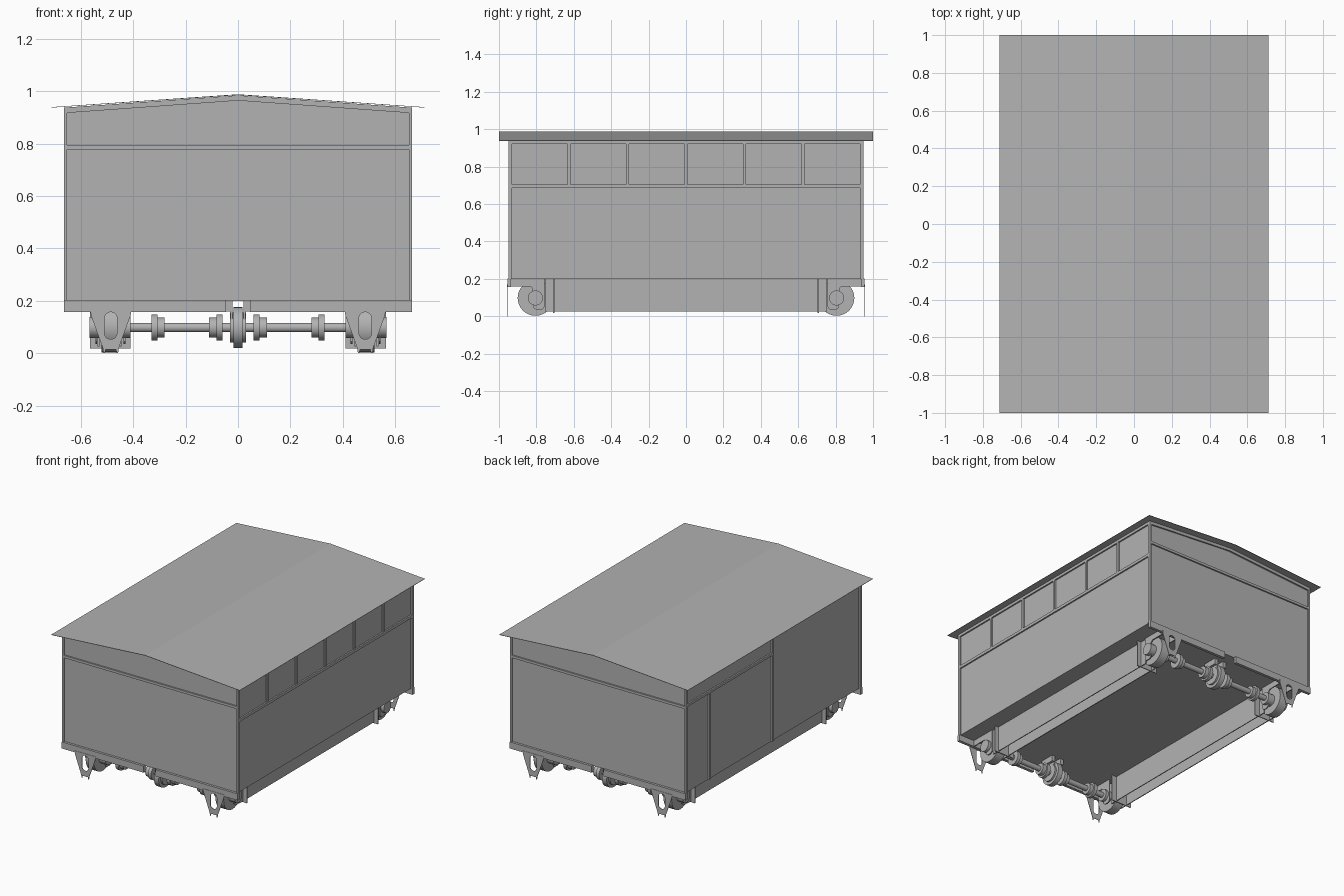
import bpy, bmesh, math
from mathutils import Matrix

if "Cube" in bpy.data.objects:
    bpy.data.objects.remove(bpy.data.objects["Cube"])

# axis -> matrix taking profile (u, v, depth) to world
AXES = {'Y': Matrix(((1, 0, 0), (0, 0, -1), (0, 1, 0))).to_4x4(),   # profile in x, z
        'X': Matrix(((0, 0, 1), (1, 0, 0), (0, 1, 0))).to_4x4()}    # profile in y, z

GREY = bpy.data.materials.new('dark_grey')
GREY.diffuse_color = (0.45, 0.45, 0.45, 1)
GREY.use_nodes = True
GREY.node_tree.nodes["Principled BSDF"].inputs["Base Color"].default_value = GREY.diffuse_color


def prism(name, loops, axis, lo, hi):
    """Extrude outline loops (first outer, rest holes) between lo and hi."""
    cu = bpy.data.curves.new(name, 'CURVE')
    cu.dimensions, cu.fill_mode = '2D', 'BOTH'
    cu.extrude = (hi - lo) / 2
    for pts in loops:
        s = cu.splines.new('POLY')
        s.points.add(len(pts) - 1)
        for p, (u, v) in zip(s.points, pts):
            p.co = (u, v, 0, 1)
        s.use_cyclic_u = True
    ob = bpy.data.objects.new(name, cu)
    bpy.context.collection.objects.link(ob)
    bpy.ops.object.select_all(action='DESELECT')
    ob.select_set(True)
    bpy.context.view_layer.objects.active = ob
    bpy.ops.object.convert(target='MESH')
    ob = bpy.context.object
    ob.data.transform(AXES[axis])
    # weld, face outwards, flat shading
    bm = bmesh.new()
    bm.from_mesh(ob.data)
    bmesh.ops.remove_doubles(bm, verts=bm.verts, dist=1e-5)
    bmesh.ops.recalc_face_normals(bm, faces=bm.faces)
    bm.to_mesh(ob.data)
    bm.free()
    ob.data.shade_flat()
    mid = (lo + hi) / 2
    ob.location = (mid, 0, 0) if axis == 'X' else (0, mid, 0)
    return ob


def box(name, x0, x1, y0, y1, z0, z1):
    bpy.ops.mesh.primitive_cube_add(size=1, location=((x0 + x1) / 2, (y0 + y1) / 2, (z0 + z1) / 2))
    ob = bpy.context.object
    ob.name = name
    ob.data.transform(Matrix.Diagonal((abs(x1 - x0), abs(y1 - y0), abs(z1 - z0), 1)))
    return ob


def rod(name, x0, x1, y, r, z=0.098):
    """Cylinder lying along x."""
    bpy.ops.mesh.primitive_cylinder_add(vertices=32, radius=r, depth=abs(x1 - x0),
                                        location=((x0 + x1) / 2, y, z))
    ob = bpy.context.object
    ob.name = name
    ob.data.transform(Matrix.Rotation(math.pi / 2, 4, 'Y'))
    bpy.ops.object.shade_smooth_by_angle(angle=math.radians(40))


W, L, D = 0.665, 0.949, 0.01      # body half width, half length, panel recess
Z0, ZE, ZR = 0.2, 0.938, 0.985    # floor, eaves, ridge

# body with gabled ends
prism('body', [[(-W + D, Z0), (W - D, Z0), (W - D, ZE), (0, ZR), (-W + D, ZE)]],
      'Y', -L + D, L - D)

# thin overhanging roof sheet
prism('roof', [[(-0.713, 0.938), (0, 0.986), (0.713, 0.938), (0.713, 0.94), (0, 0.989),
                (-0.713, 0.94)]], 'Y', -1, 1)

# corner posts
for sx in (-1, 1):
    for sy in (-1, 1):
        box('corner_post', sx * (W - D - 0.002), sx * W, sy * (L - 0.019), sy * L, Z0, ZE)

# end wall framing, headstocks and hanging brackets
slot = []
for i in range(20):
    a = 2 * math.pi * (i + 0.5) / 20
    slot.append((0.024 * math.cos(a), 0.105 + 0.024 * math.sin(a) + (0.028 if i < 10 else -0.028)))
outline = [(-0.078, 0.17), (-0.076, 0.145), (-0.03, 0.018), (-0.028, 0.0), (-0.022, 0.0),
           (-0.02, 0.015)]
outline += [(-x, z) for x, z in reversed(outline)]
for sy in (-1, 1):
    lo, hi = sorted((sy * (L - D - 0.002), sy * L))
    box('end_rail', -W, W, lo, hi, 0.778, 0.795)
    prism('gable_trim', [[(-W, 0.917), (0, 0.965), (W, 0.917), (W, ZE), (0, ZR), (-W, ZE)]],
          'Y', lo, hi)
    lo, hi = sorted((sy * 0.935, sy * 0.955))
    for sx in (-1, 1):
        box('headstock', sx * 0.046, sx * W, lo, hi, 0.158, 0.203)
    lo, hi = sorted((sy * 0.954, sy * 0.957))
    for sx in (-1, 1):
        move = lambda pts: [(x + sx * 0.486, z) for x, z in pts]
        prism('hanging_bracket', [move(outline), move(slot)], 'Y', lo, hi)

# right side: six windows above one long panel
x0, x1 = W - D - 0.002, W
box('right_top_rail', x0, x1, -L, L, 0.92, ZE)
box('right_window_rail', x0, x1, -L, L, 0.686, 0.705)
for i in range(1, 6):
    y = -0.94 + 1.88 * i / 6
    box('window_post', x0, x1, y - 0.008, y + 0.008, 0.705, 0.92)

# left side: door half and plain half
box('left_top_rail', -x1, -x0, -L, L, 0.92, ZE)
box('left_middle_post', -x1, -x0, 0.0, 0.018, Z0, 0.92)
box('left_door_rail', -x1, -x0, 0.0, L, 0.79, 0.807)
box('left_door_post', -x1, -x0, 0.68, 0.698, Z0, 0.79)

# long underframe beams: paired plates closed by end plates
for sx in (-1, 1):
    for xa in (0.445, 0.53):
        box('beam_plate', sx * xa, sx * (xa + 0.006), -0.755, 0.755, 0.025, Z0)
    for sy in (-1, 1):
        box('beam_end', sx * 0.41, sx * 0.565, sy * 0.704, sy * 0.71, 0.018, Z0)

# wheels, axles and axle fittings
guard = [(0.95, Z0), (0.95, 0.16), (0.83, 0.16), (0.82, 0.15), (0.815, 0.045), (0.8, 0.035),
         (0.77, 0.035), (0.757, 0.05), (0.757, Z0)]
for sy in (-1, 1):
    y = sy * 0.805
    rod('axle', -0.42, 0.42, y, 0.018)
    for sx in (-1, 1):
        rod('wheel', sx * 0.46, sx * 0.522, y, 0.095)
        rod('wheel_hub', sx * 0.41, sx * 0.567, y, 0.04)
        rod('outer_collar', sx * 0.28, sx * 0.307, y, 0.038)
        rod('outer_collar_flange', sx * 0.307, sx * 0.33, y, 0.05)
        rod('inner_collar', sx * 0.083, sx * 0.111, y, 0.038)
        rod('inner_collar_flange', sx * 0.059, sx * 0.083, y, 0.05)
        # wheel guard plates beside each wheel
        for xa in (0.43, 0.538):
            lo, hi = sorted((sx * xa, sx * (xa + 0.007)))
            prism('wheel_guard', [[(sy * a, b) for a, b in guard]], 'X', lo, hi)
        # centre pulley hanger
        box('pulley_hanger', sx * 0.021, sx * 0.029, y - 0.05, y + 0.05, 0.09, 0.205)
        box('hanger_foot', sx * 0.021, sx * 0.046, y - 0.05, y + 0.05, 0.16, 0.205)
    rod('centre_pulley', -0.018, 0.018, y, 0.078)
    rod('centre_pulley_hub', -0.03, 0.03, y, 0.058)

# one grey for every part
for ob in bpy.data.objects:
    ob.data.materials.clear()
    ob.data.materials.append(GREY)
